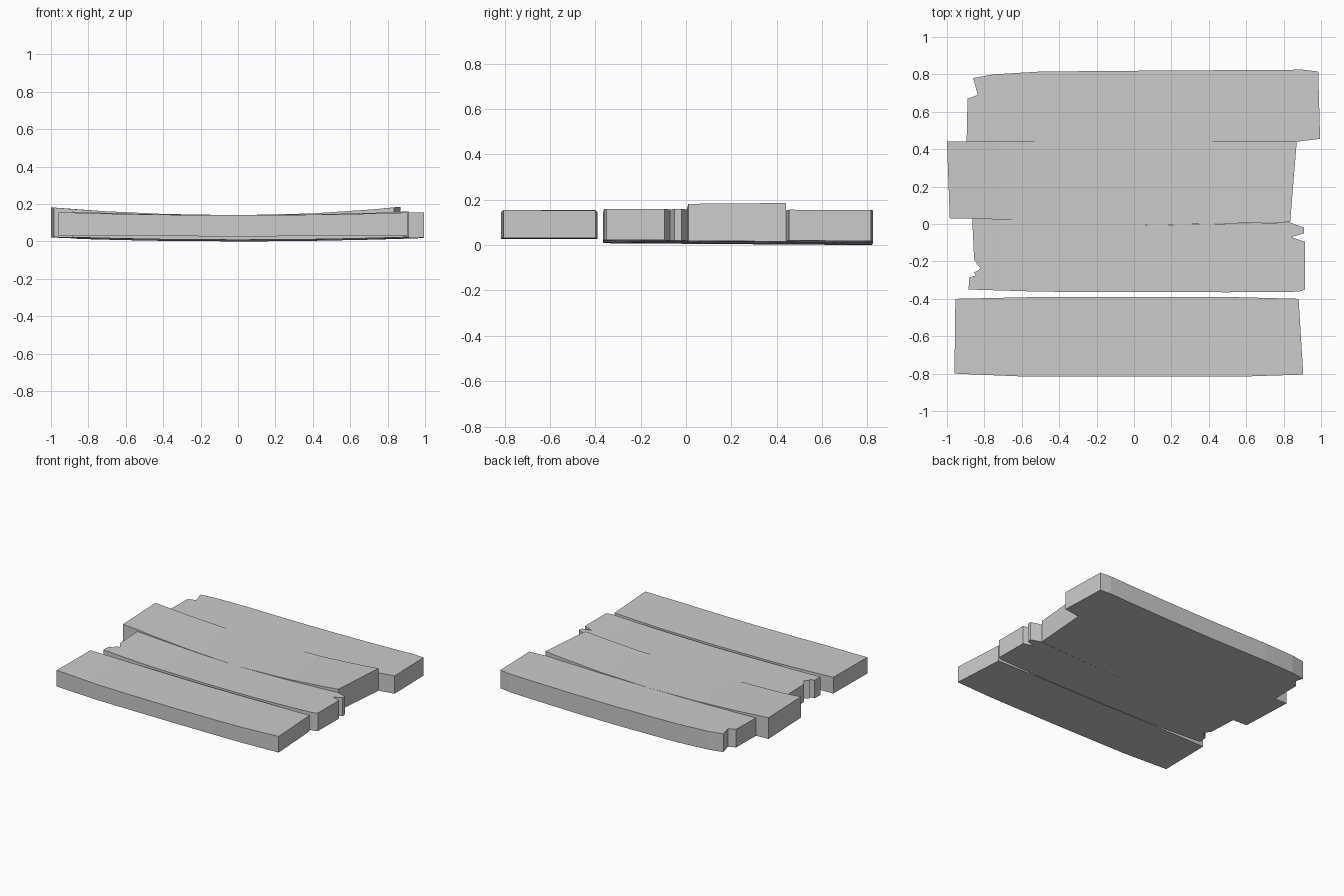
import bpy, bmesh

if "Cube" in bpy.data.objects:
    bpy.data.objects.remove(bpy.data.objects["Cube"])

def plank(name, outline, bottom, top):
    """Extrude an outline, slice it along x and sag the middle."""
    bm = bmesh.new()
    face = bm.faces.new([bm.verts.new((x, y, 0)) for x, y in outline])
    ext = bmesh.ops.extrude_face_region(bm, geom=[face])
    for v in ext["geom"]:
        if isinstance(v, bmesh.types.BMVert):
            v.co.z = 1
    for x in (-0.72, -0.4, 0.0, 0.4, 0.72):
        bmesh.ops.bisect_plane(bm, geom=bm.verts[:] + bm.edges[:] + bm.faces[:],
                               plane_co=(x, 0, 0), plane_no=(1, 0, 0), dist=1e-5)
    for v in bm.verts:
        f = top if v.co.z > 0.5 else bottom
        v.co.z = f(v.co.x, v.co.y)
    bmesh.ops.recalc_face_normals(bm, faces=bm.faces[:])
    mesh = bpy.data.meshes.new(name)
    bm.to_mesh(mesh)
    bm.free()
    bpy.context.collection.objects.link(bpy.data.objects.new(name, mesh))

def sag(mid, rise):
    return lambda x, y: mid + rise * x * x

# the three joined planks share one gently sloping underside
def underside(x, y):
    return 0.0058 - 0.007 * y + 0.018 * x * x

# separate front plank
plank("front_plank",
      [(-0.96, -0.80), (-0.6, -0.815), (0.6, -0.815), (0.905, -0.805),
       (0.88, -0.40), (0.5, -0.39), (-0.5, -0.39), (-0.955, -0.40)],
      sag(0.027, 0.006), sag(0.14, 0.017))

# second plank with splintered ends
plank("splintered_plank",
      [(-0.885, -0.35), (-0.5, -0.362), (0.5, -0.365), (0.88, -0.362),
       (0.915, -0.35), (0.915, -0.095), (0.84, -0.07), (0.91, -0.05),
       (0.91, -0.02), (0.835, 0.008), (0.0, -0.008), (-0.865, 0.03),
       (-0.855, -0.19), (-0.82, -0.24), (-0.855, -0.26), (-0.845, -0.275),
       (-0.88, -0.285)],
      underside, sag(0.14, 0.024))

# raised third plank
plank("raised_plank",
      [(-0.985, 0.03), (-0.865, 0.03), (0.0, -0.008), (0.835, 0.01),
       (0.87, 0.44), (-1.0, 0.44)],
      underside, lambda x, y: 0.14 + (0.06 if x > 0 else 0.042) * x * x)

# back plank with a notched corner
plank("back_plank",
      [(-0.895, 0.44), (0.87, 0.44), (0.995, 0.455), (0.985, 0.815),
       (0.9, 0.825), (0.1, 0.82), (-0.5, 0.815), (-0.75, 0.80),
       (-0.86, 0.78), (-0.835, 0.69), (-0.89, 0.67)],
      underside, sag(0.14, 0.016))
